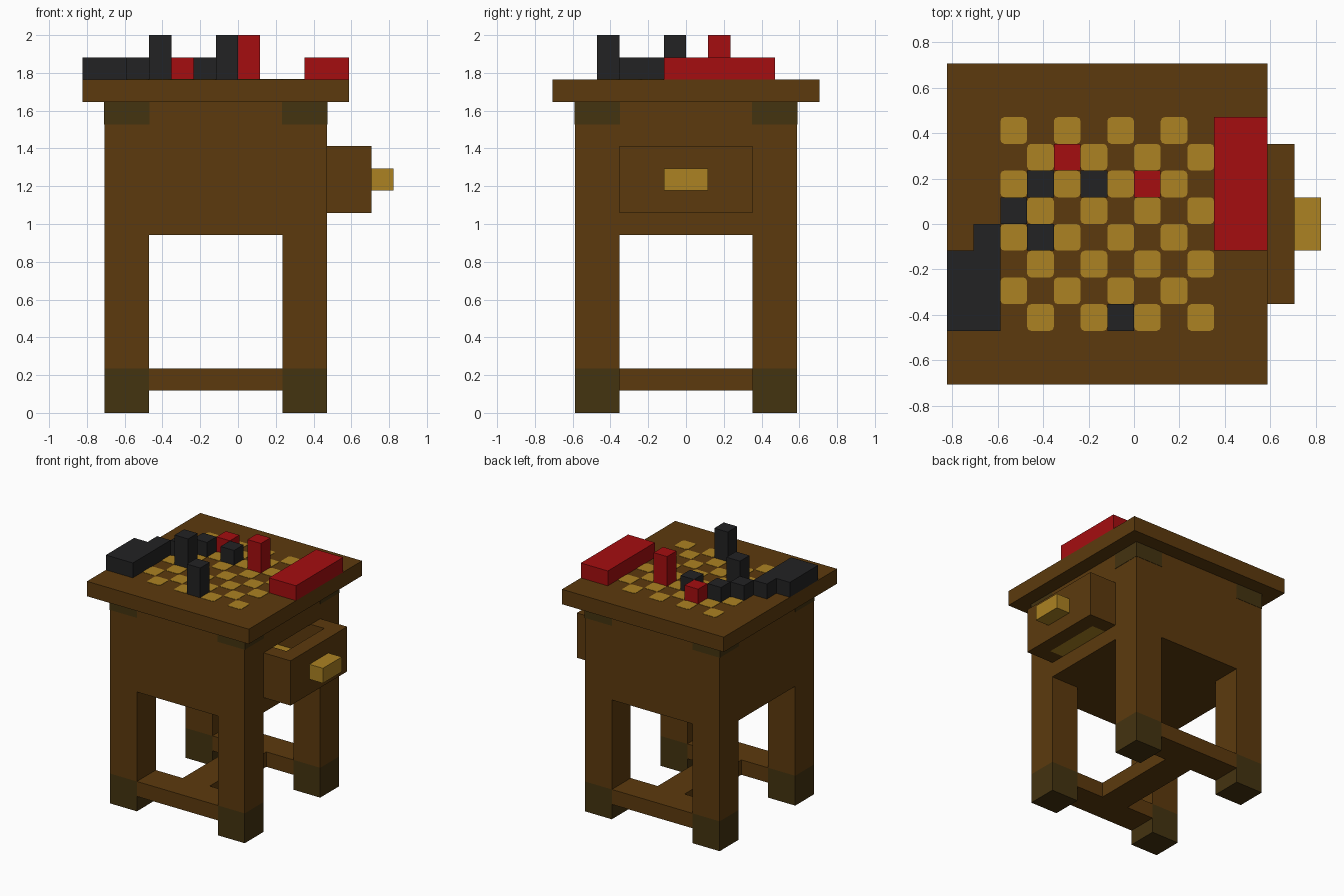
import bpy
import bmesh

U = 2 / 17  # module: every part sits on this grid

if "Cube" in bpy.data.objects:
    bpy.data.objects.remove(bpy.data.objects["Cube"], do_unlink=True)


def material(name, *rgb):
    lin = [((c / 255 + 0.055) / 1.055) ** 2.4 for c in rgb] + [1.0]
    m = bpy.data.materials.new(name)
    m.use_nodes = True
    m.diffuse_color = lin
    m.node_tree.nodes["Principled BSDF"].inputs["Base Color"].default_value = lin
    return m


brown = material("brown wood", 92, 58, 13)
olive = material("olive metal", 68, 51, 16)
tan = material("tan wood", 172, 130, 34)
black = material("black", 34, 34, 35)
red = material("red", 165, 13, 16)


def box(name, mat, x, y, z, grow=0.0, round_corners=0.0):
    """Box spanning the (min, max) ranges, in modules."""
    bm = bmesh.new()
    bmesh.ops.create_cube(bm, size=1)
    for v in bm.verts:
        for a, (lo, hi) in enumerate((x, y, z)):
            v.co[a] = U * ((lo + hi) / 2 + v.co[a] * (hi - lo + 2 * grow))
    if round_corners:
        upright = [e for e in bm.edges
                   if abs(e.verts[0].co.z - e.verts[1].co.z) > 1e-5]
        bmesh.ops.bevel(bm, geom=upright, offset=round_corners * U,
                        segments=2, profile=0.5, affect='EDGES')
    mesh = bpy.data.meshes.new(name)
    bm.to_mesh(mesh)
    bm.free()
    mesh.materials.append(mat)
    ob = bpy.data.objects.new(name, mesh)
    bpy.context.collection.objects.link(ob)
    return ob


# Cabinet with a pocket for the drawer
body = box("cabinet", brown, (-6, 4), (-5, 5), (8, 14))
cutter = box("drawer_pocket", brown, (-2, 5), (-3, 3), (9, 12))
cutter.hide_render = True
mod = body.modifiers.new("pocket", 'BOOLEAN')
mod.operation = 'DIFFERENCE'
mod.solver = 'EXACT'
mod.object = cutter
bpy.context.view_layer.objects.active = body
bpy.ops.object.modifier_apply(modifier=mod.name)
bpy.data.objects.remove(cutter, do_unlink=True)

box("table_top", brown, (-7, 5), (-6, 6), (14, 15))

# Legs, feet and the corner brackets under the top
for xs, x in (("left", (2, 4)), ("right", (-6, -4))):
    for ys, y in (("front", (-5, -3)), ("back", (3, 5))):
        box(f"{ys}_{xs}_leg", brown, x, y, (2, 8))
        box(f"{ys}_{xs}_foot", olive, x, y, (0, 2))
        box(f"{ys}_{xs}_bracket", olive, x, y, (13, 14), grow=0.02)

# H-shaped stretcher
box("front_stretcher", brown, (-4, 2), (-5, -3), (1, 2))
box("back_stretcher", brown, (-4, 2), (3, 5), (1, 2))
box("middle_stretcher", brown, (-2, 0), (-3, 3), (1, 2))

# Open drawer
box("drawer_front", brown, (5, 6), (-3, 3), (9, 12))
box("drawer_back", brown, (-2, -1), (-3, 3), (9, 12))
for side, y in (("front", (-3, -2)), ("back", (2, 3))):
    box(f"drawer_{side}_side", brown, (-1, 5), y, (9, 12))
box("drawer_floor", tan, (-1, 5), (-2, 2), (9, 10))
box("drawer_handle", tan, (6, 7), (-1, 1), (10, 11))

# Inlaid board squares
for i in range(8):
    for j in range(8):
        if (i + j) % 2:
            box("board_square", tan, (i - 5, i - 4), (j - 4, j - 3),
                (15, 15.02), round_corners=0.15)

# Game pieces: material, square corner, height
pieces = [(black, -4, 1, 1), (black, -2, 1, 1), (black, -5, 0, 1),
          (black, -4, -1, 2), (black, -1, -4, 2),
          (red, -3, 2, 1), (red, 0, 1, 2)]
for mat, x, y, h in pieces:
    box(f"{mat.name}_piece", mat, (x, x + 1), (y, y + 1), (15, 15 + h))

# Captured pieces stacked at the sides
box("black_stack", black, (-7, -5), (-4, -1), (15, 16))
box("black_stack_end", black, (-6, -5), (-1, 0), (15, 16))
box("red_stack", red, (3, 5), (-1, 4), (15, 16))
